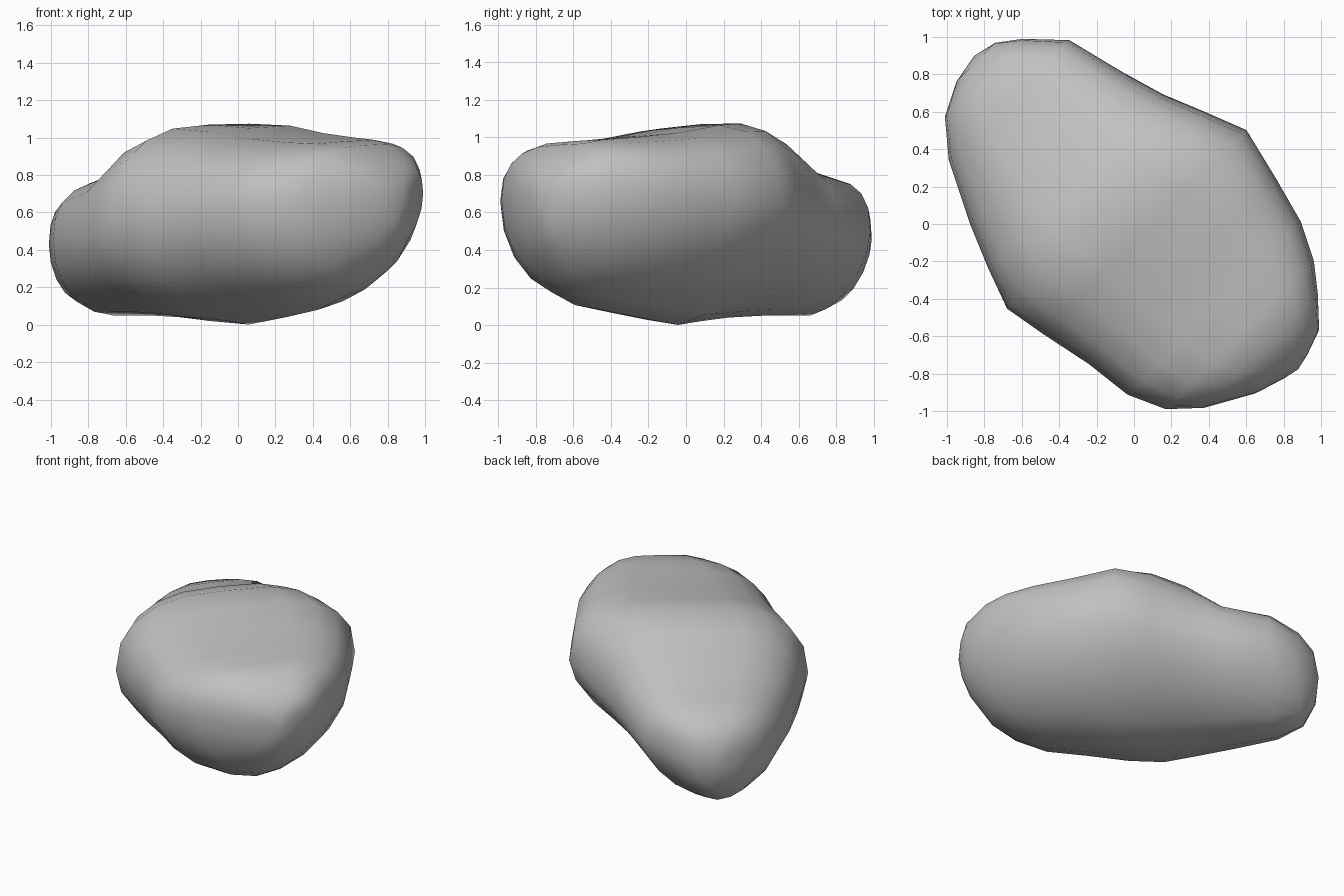
import bpy, bmesh
from math import sin, cos, pi, sqrt, copysign

cube = bpy.data.objects.get("Cube")
if cube:
    bpy.data.objects.remove(cube, do_unlink=True)

# One flat stone colour
stone = bpy.data.materials.new("stone_grey")
stone.use_nodes = True
colour = (0.53, 0.53, 0.53, 1)
stone.diffuse_color = colour
stone.node_tree.nodes["Principled BSDF"].inputs["Base Color"].default_value = colour

# Cross-sections along the boulder's long diagonal:
# distance, one side, other side, bottom, widest height, top
stations = [
    (-1.21, -.13, .16, .23, .42, .59),
    (-1.12, -.31, .28, .11, .43, .7),
    (-.94, -.46, .45, .05, .45, .77),
    (-.62, -.62, .53, .05, .47, .84),
    (-.38, -.72, .6, .04, .5, 1),
    (-.16, -.8, .69, .02, .54, 1.07),
    (.07, -.76, .78, 0, .58, 1.05),
    (.36, -.7, .71, .04, .6, 1.01),
    (.62, -.67, .64, .08, .63, .99),
    (.82, -.58, .54, .15, .66, .98),
    (.96, -.43, .43, .23, .67, .96),
    (1.1, -.18, .3, .4, .67, .85),
    (1.15, -.02, .16, .52, .67, .76),
]
SIDES = 20
LIFT = .1


def power(value, exponent):
    return copysign(abs(value) ** exponent, value)


def place(along, across, height):
    # Turn the long diagonal into the x-y frame
    return ((along + across) / sqrt(2), (across - along) / sqrt(2), height)


def section(bm, along, low, high, bottom, middle, top):
    # One flank is lifted to a square shoulder, the other has a fuller belly
    centre, half = (low + high) / 2, (high - low) / 2
    ring = []
    for i in range(SIDES):
        a = 2 * pi * i / SIDES
        upper, lifted = sin(a) >= 0, cos(a) > 0
        if upper:
            fullness = 2.6 if lifted else 2.4
        elif lifted:
            fullness = 1.9 if along > .1 else 1.7
        else:
            fullness = 2
        rise = top - middle if upper else middle - bottom
        across = centre + half * power(cos(a), 2 / fullness)
        height = middle + rise * power(sin(a), 2 / fullness) + LIFT * max(across, 0)
        ring.append(bm.verts.new(place(along, across, height)))
    return ring


# Boulder skin
bm = bmesh.new()
rings = [section(bm, *s) for s in stations]
for first, second in zip(rings, rings[1:]):
    for i in range(SIDES):
        j = (i + 1) % SIDES
        bm.faces.new((first[i], first[j], second[j], second[i]))

# Rounded end caps
for ring, along, across, height in ((rings[0], -1.24, .03, .42), (rings[-1], 1.17, .07, .65)):
    tip = bm.verts.new(place(along, across, height))
    for i in range(SIDES):
        bm.faces.new((ring[i], ring[(i + 1) % SIDES], tip))

bmesh.ops.recalc_face_normals(bm, faces=bm.faces)
mesh = bpy.data.meshes.new("boulder")
bm.to_mesh(mesh)
bm.free()
mesh.materials.append(stone)
boulder = bpy.data.objects.new("boulder", mesh)
bpy.context.collection.objects.link(boulder)

# Soft weathered shading
mesh.shade_smooth()
